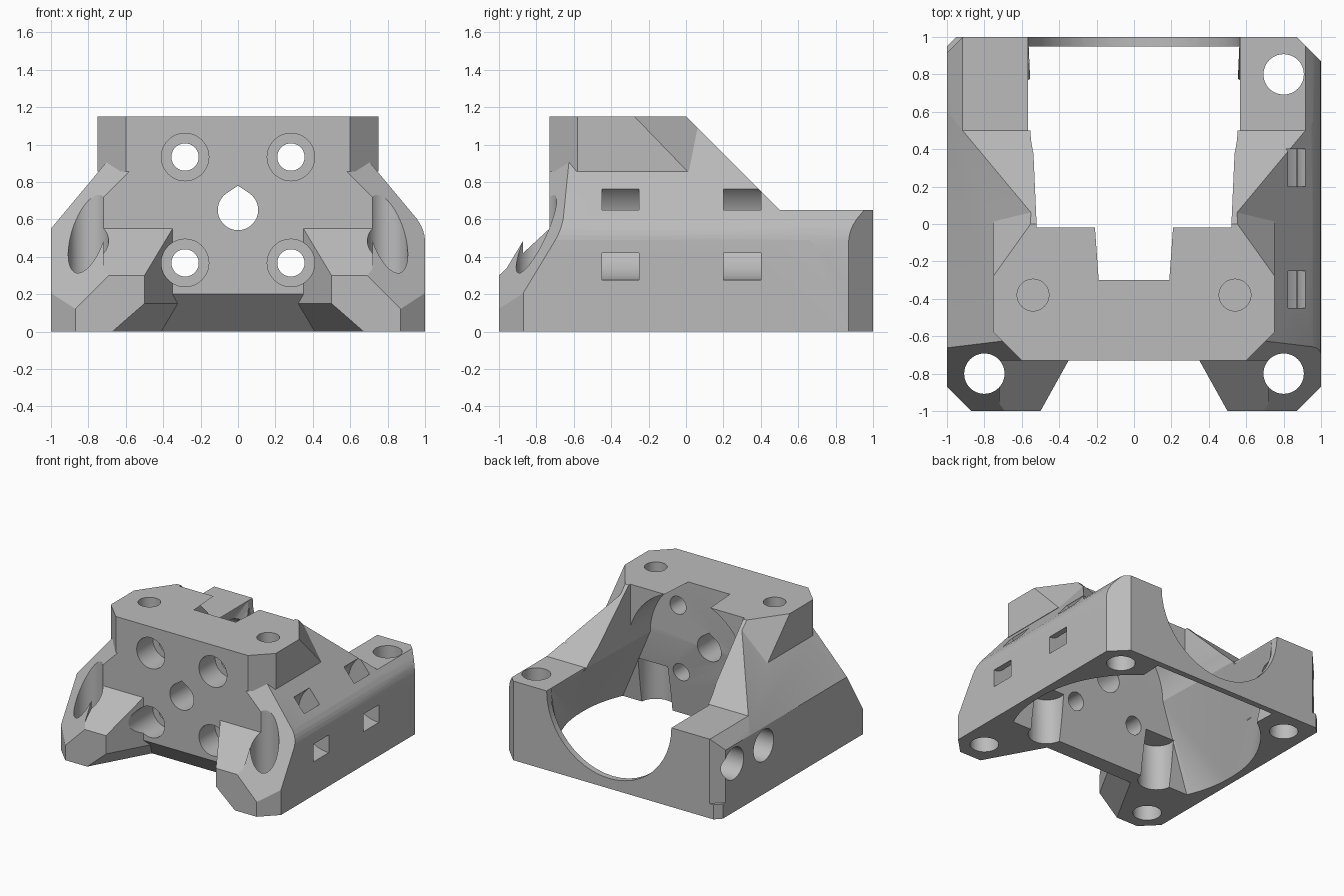
import bpy, bmesh, math
from mathutils import Vector

cube = bpy.data.objects.get("Cube")
if cube:
    bpy.data.objects.remove(cube, do_unlink=True)

# One plain grey for the whole part
grey = bpy.data.materials.new("plain_grey")
grey.use_nodes = True
grey.diffuse_color = (0.5, 0.5, 0.5, 1)
grey.node_tree.nodes["Principled BSDF"].inputs["Base Color"].default_value = (0.5, 0.5, 0.5, 1)


def hull_mesh(points):
    """Convex bmesh around a set of points."""
    bm = bmesh.new()
    for p in points:
        bm.verts.new(p)
    bmesh.ops.remove_doubles(bm, verts=bm.verts, dist=1e-4)
    bmesh.ops.convex_hull(bm, input=bm.verts)
    bmesh.ops.delete(bm, geom=[v for v in bm.verts if not v.link_faces], context="VERTS")
    bmesh.ops.recalc_face_normals(bm, faces=bm.faces)
    return bm


def hull(name, points):
    bm = hull_mesh(points)
    mesh = bpy.data.meshes.new(name)
    bm.to_mesh(mesh)
    bm.free()
    mesh.materials.append(grey)
    ob = bpy.data.objects.new(name, mesh)
    bpy.context.scene.collection.objects.link(ob)
    return ob


def solid(name, lo, hi, planes=()):
    """Box clipped by planes (normal, distance), keeping normal . p <= distance."""
    pts = [(x, y, z) for x in (lo[0], hi[0]) for y in (lo[1], hi[1]) for z in (lo[2], hi[2])]
    for normal, dist in planes:
        n = Vector(normal)
        bm = hull_mesh(pts)
        geom = bm.verts[:] + bm.edges[:] + bm.faces[:]
        bmesh.ops.bisect_plane(bm, geom=geom, dist=1e-5, plane_co=n * (dist / n.length_squared),
                               plane_no=n, clear_outer=True)
        pts = [v.co.copy() for v in bm.verts]
        bm.free()
    return hull(name, pts)


def ring(axis, centre, r, count=48):
    """Circle of points around the given axis."""
    pts = []
    for i in range(count):
        a = 2 * math.pi * i / count
        p = [r * math.cos(a), r * math.sin(a)]
        p.insert(axis, 0)
        pts.append(Vector(p) + Vector(centre))
    return pts


def rod(name, axis, centre, r, start, end):
    a, b = list(centre), list(centre)
    a[axis], b[axis] = start, end
    return hull(name, ring(axis, a, r) + ring(axis, b, r))


def measure(mesh):
    """Volume of a mesh, and whether it is closed."""
    bm = bmesh.new()
    bm.from_mesh(mesh)
    result = bm.calc_volume(signed=True), all(e.is_manifold for e in bm.edges)
    bm.free()
    return result


def combine(base, tool, operation):
    """Boolean that only accepts a closed result of plausible volume."""
    before, size = measure(base.data)[0], measure(tool.data)[0]
    sign = 1 if operation == "UNION" else -1
    for scale, solver in [(s, m) for s in (1, 1.0004, 0.9996) for m in ("MANIFOLD", "EXACT")]:
        tool.scale = (scale, scale, scale)
        mod = base.modifiers.new("join", "BOOLEAN")
        mod.operation, mod.solver, mod.object = operation, solver, tool
        bpy.context.view_layer.update()
        deps = bpy.context.evaluated_depsgraph_get()
        mesh = bpy.data.meshes.new_from_object(base.evaluated_get(deps))
        base.modifiers.clear()
        volume, closed = measure(mesh)
        if closed and 1e-7 < sign * (volume - before) < size * 1.01:
            base.data = mesh
            break
    bpy.data.objects.remove(tool, do_unlink=True)


def both(normal, dist):
    """The same clipping plane on the left and on the right."""
    x, y, z = normal
    return [((x, y, z), dist), ((-x, y, z), dist)]


# Shared clipping planes
roof = both((1.2, 0, 1), 1.75)
for deg in (8, 16, 24, 32):
    c, s = math.cos(math.radians(deg)), math.sin(math.radians(deg))
    roof.append(((c, 0, s), 0.8 * c + 0.475 * s + 0.2))
shoulder = both((0.23, -0.38, 0.23), 0.608)
corner = both((1, -1, 0), 1.87)
back_slope = [((0, 1, 1), 1.15)]
back_corners = [((1, 1, 0), 1.87), ((-1, 1, 0), 1.915)]
under_front = [((0, -1, -1), 0.53)]

# Main housing with sloping sides and back
body = solid("duct_housing", (-1, -0.73, 0), (1, 1, 1.15),
             roof + shoulder + back_slope + under_front + back_corners)
parts = [
    solid("rear_frame", (-1, 0, 0), (1, 1, 0.65), roof + back_corners),
    solid("rear_corner_pad", (-1, 0.85, 0), (-0.85, 1, 0.12), [((-1, 1, 0), 1.95)]),
    solid("top_block", (-0.75, -0.73, 0.855), (0.75, 0.2, 1.15),
          both((1, -1, 0), 1.33) + both((0.0812, 0.058, 0.056), 0.1093) + back_slope),
]

# Front feet and their outer columns, mirrored
for side in (1, -1):
    x0, x1 = sorted((0.2 * side, side))
    inner = [((-0.874 * side, -0.486, 0), 0.049), ((-0.874 * side, -0.486, -1), -0.101)]
    top = [((0, -0.926, 1), 1.226)]
    parts.append(solid("front_foot", (x0, -1, 0), (x1, -0.5, 0.6),
                       inner + top + shoulder + corner + roof))
    x0, x1 = sorted((0.72 * side, side))
    parts.append(solid("front_column", (x0, -1, 0.1), (x1, -0.5, 0.95), shoulder + corner + roof))
for part in parts:
    combine(body, part, "UNION")

# Air passage: round flange opening flowing into the wide bottom opening
axis_z = 0.65
front_ring = ring(1, (0, -0.3, axis_z), 0.535, 64)
rear_ring = ring(1, (0, 0.94, axis_z), 0.565, 64)
bowl = [p for p in ring(2, (0, 0, -0.02), 0.95, 96) if p.y > -0.4]
edge = math.sqrt(0.95 ** 2 - 0.4 ** 2)
bowl += [(edge, -0.4, -0.02), (-edge, -0.4, -0.02)]
bowl += [p for p in front_ring + rear_ring if p.z < axis_z + 0.01]
cutters = [
    hull("air_bowl", bowl),
    hull("flange_bore", front_ring + rear_ring),
    rod("rear_arch", 1, (0, 0, axis_z), 0.567, 0.5, 1.1),
    hull("centre_slot", [(s * w, y, z) for s in (1, -1) for w, y in ((0.52, -0.02), (0.563, 0.95))
                         for z in (-0.1, 1.3)]),
]

# Front wall: pointed centre hole and four counterbored screw holes
tear = [p for y in (-0.9, -0.2) for p in ring(1, (0, y, axis_z), 0.108) + [Vector((0, y, 0.78))]]
cutters.append(hull("centre_hole", tear))
for sx in (1, -1):
    for sz in (1, -1):
        spot = (0.283 * sx, 0, axis_z + 0.283 * sz)
        cutters.append(rod("screw_hole", 1, spot, 0.073, -0.9, -0.2))
        cutters.append(rod("counterbore", 1, spot, 0.127, -0.9, -0.52))

# Vertical screw holes and the pockets below them
for sx in (1, -1):
    cutters.append(rod("foot_hole", 2, (0.8 * sx, -0.8, 0), 0.108, -0.1, 1.3))
    cutters.append(rod("top_screw_hole", 2, (0.54 * sx, -0.38, 0), 0.085, 0.85, 1.3))
    cutters.append(rod("lower_pocket", 2, (0.54 * sx, -0.38, 0), 0.14, -0.1, 0.38))
cutters.append(rod("rear_hole_left", 2, (0.8, 0.8, 0), 0.108, -0.1, 1))
cutters.append(rod("rear_hole_right", 2, (-0.8, 0.8, 0), 0.108, -0.1, 0.25))

# Round holes in the right wall, the rear one going through
for y, depth in ((0.42, -0.78), (0.81, -0.5)):
    cutters.append(rod("side_hole", 0, (0, y, 0.4), 0.13, -1.1, depth))

# Curved strap channels in the left wall
for y in (-0.45, 0.2):
    channel = rod("strap_channel", 1, (1, 0, 0.55), 0.275, y, y + 0.2)
    combine(channel, rod("channel_core", 1, (1, 0, 0.55), 0.13, y - 0.1, y + 0.3), "DIFFERENCE")
    cutters.append(channel)

for cutter in cutters:
    combine(body, cutter, "DIFFERENCE")

# Smooth curved walls, crisp edges
bpy.ops.object.select_all(action="DESELECT")
body.select_set(True)
bpy.context.view_layer.objects.active = body
bpy.ops.object.shade_smooth_by_angle(angle=math.radians(25))
